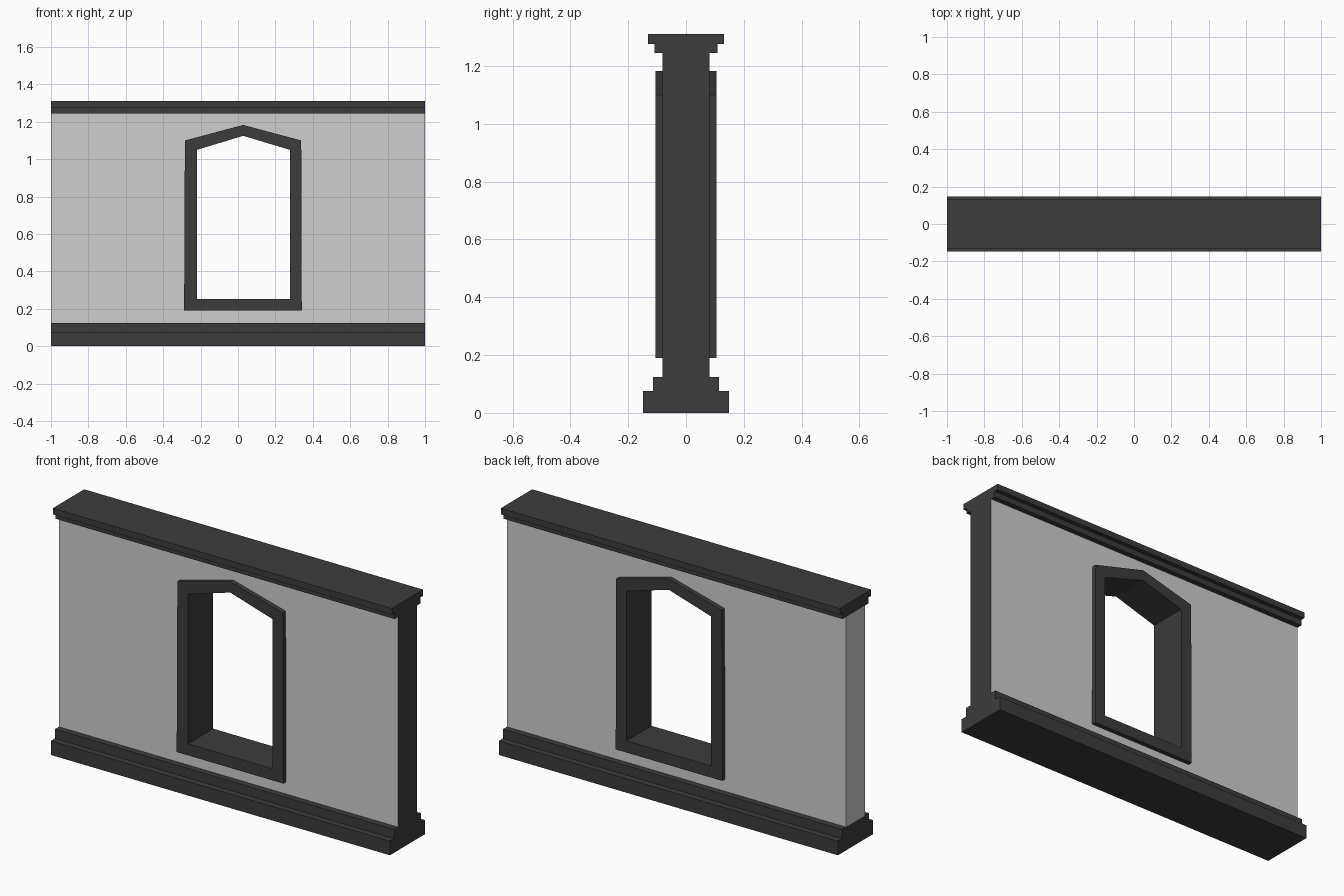
import bpy
import bmesh

cube = bpy.data.objects.get("Cube")
if cube:
    bpy.data.objects.remove(cube, do_unlink=True)


def make_material(name, value):
    mat = bpy.data.materials.new(name)
    mat.use_nodes = True
    colour = (value, value, value, 1)
    mat.diffuse_color = colour
    mat.node_tree.nodes["Principled BSDF"].inputs["Base Color"].default_value = colour
    return mat


plaster = make_material("light grey plaster", 0.62)
trim = make_material("dark grey trim", 0.045)


def finish(bm, name, materials):
    bmesh.ops.recalc_face_normals(bm, faces=bm.faces[:])
    mesh = bpy.data.meshes.new(name)
    bm.to_mesh(mesh)
    bm.free()
    for mat in materials:
        mesh.materials.append(mat)
    obj = bpy.data.objects.new(name, mesh)
    bpy.context.collection.objects.link(obj)
    return obj


def extrude(bm, offset):
    result = bmesh.ops.extrude_face_region(bm, geom=bm.faces[:])
    verts = [v for v in result["geom"] if isinstance(v, bmesh.types.BMVert)]
    bmesh.ops.translate(bm, verts=verts, vec=offset)


def moulding(name, half_profile):
    """Mirror a stepped (y, z) half profile and run it along the wall."""
    bm = bmesh.new()
    points = half_profile + [(-y, z) for y, z in reversed(half_profile)]
    bm.faces.new([bm.verts.new((-1, y, z)) for y, z in points])
    extrude(bm, (2, 0, 0))
    return finish(bm, name, [trim])


def pierced_slab(name, outer, inner, half_depth, materials):
    """Slab in the xz plane with an opening straight through it."""
    bm = bmesh.new()
    edges = []
    for loop in (outer, inner):
        verts = [bm.verts.new((x, -half_depth, z)) for x, z in loop]
        for i, vert in enumerate(verts):
            edges.append(bm.edges.new((vert, verts[i - 1])))
    bmesh.ops.triangle_fill(bm, edges=edges, use_beauty=True, normal=(0, -1, 0))
    extrude(bm, (0, 2 * half_depth, 0))
    return finish(bm, name, materials)


# Stepped plinth and cornice
moulding("base_plinth", [(0.148, 0), (0.148, 0.075), (0.114, 0.075), (0.114, 0.125)])
moulding("top_cornice", [(0.109, 1.245), (0.109, 1.277), (0.132, 1.277), (0.132, 1.31)])

# Wall with a pointed window opening, and the frame lining it
wall_outline = [(-1, 0.125), (1, 0.125), (1, 1.245), (-1, 1.245)]
frame_outline = [(-0.288, 0.19), (0.341, 0.19), (0.338, 1.1), (0.028, 1.183), (-0.284, 1.1)]
opening = [(-0.22, 0.252), (0.278, 0.252), (0.278, 1.05), (0.028, 1.125), (-0.22, 1.05)]
wall = pierced_slab("wall_panel", wall_outline, frame_outline, 0.081, [plaster, trim])
pierced_slab("window_frame", frame_outline, opening, 0.1055, [trim])

# The left-hand end of the wall is dark
for face in wall.data.polygons:
    if face.normal.x > 0.9 and face.center.x > 0.9:
        face.material_index = 1
